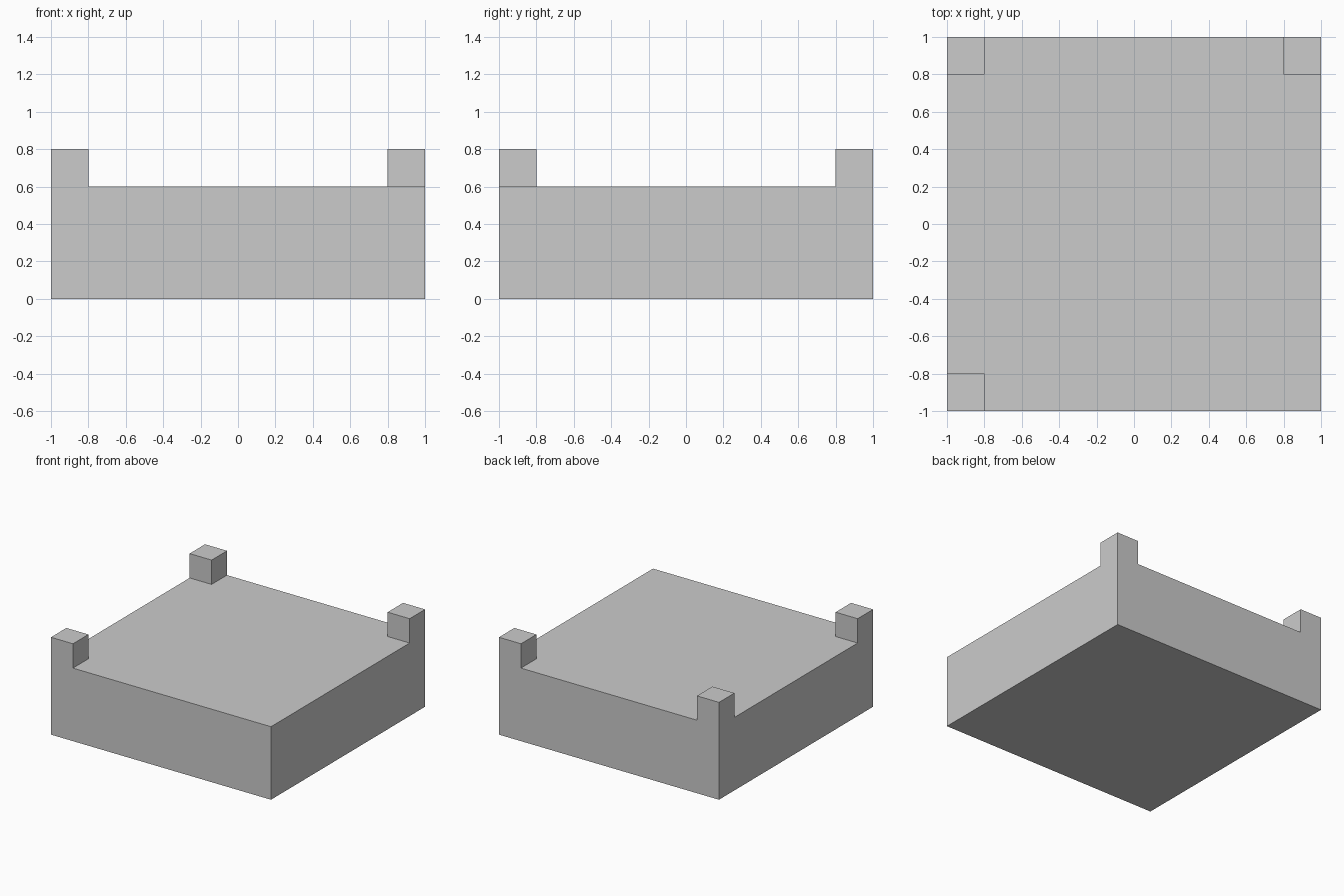
import bpy, bmesh
from mathutils import Vector

if "Cube" in bpy.data.objects:
    bpy.data.objects.remove(bpy.data.objects["Cube"])

BASE_H, POST_H, POST_W = 0.6, 0.2, 0.2
POST_CORNERS = [(-1, -1), (-1, 1), (1, 1)]  # front-right corner stays bare

bm = bmesh.new()

# Base block, 2 x 2 x 0.6
bmesh.ops.create_cube(bm, size=2)
for v in bm.verts:
    v.co.z = (v.co.z + 1) / 2 * BASE_H

# Cut lines that outline the corner squares
inner = 1 - POST_W
for axis in (Vector((1, 0, 0)), Vector((0, 1, 0))):
    for side in (-1, 1):
        bmesh.ops.bisect_plane(bm, geom=bm.verts[:] + bm.edges[:] + bm.faces[:],
                               plane_co=axis * side * inner, plane_no=axis)

# Corner posts raised from the top face
bm.normal_update()
def is_post(face):
    c = face.calc_center_median()
    return face.normal.z > 0.9 and any(
        c.x * sx > inner and c.y * sy > inner for sx, sy in POST_CORNERS)

raised = bmesh.ops.extrude_discrete_faces(bm, faces=[f for f in bm.faces if is_post(f)])
for face in raised["faces"]:
    bmesh.ops.translate(bm, verts=face.verts[:], vec=(0, 0, POST_H))

# Merge coplanar faces into clean flat sides
bmesh.ops.recalc_face_normals(bm, faces=bm.faces[:])
bmesh.ops.dissolve_limit(bm, angle_limit=0.01, verts=bm.verts[:], edges=bm.edges[:])

mesh = bpy.data.meshes.new("block_with_corner_posts")
bm.to_mesh(mesh)
bm.free()
bpy.context.collection.objects.link(bpy.data.objects.new("block_with_corner_posts", mesh))
